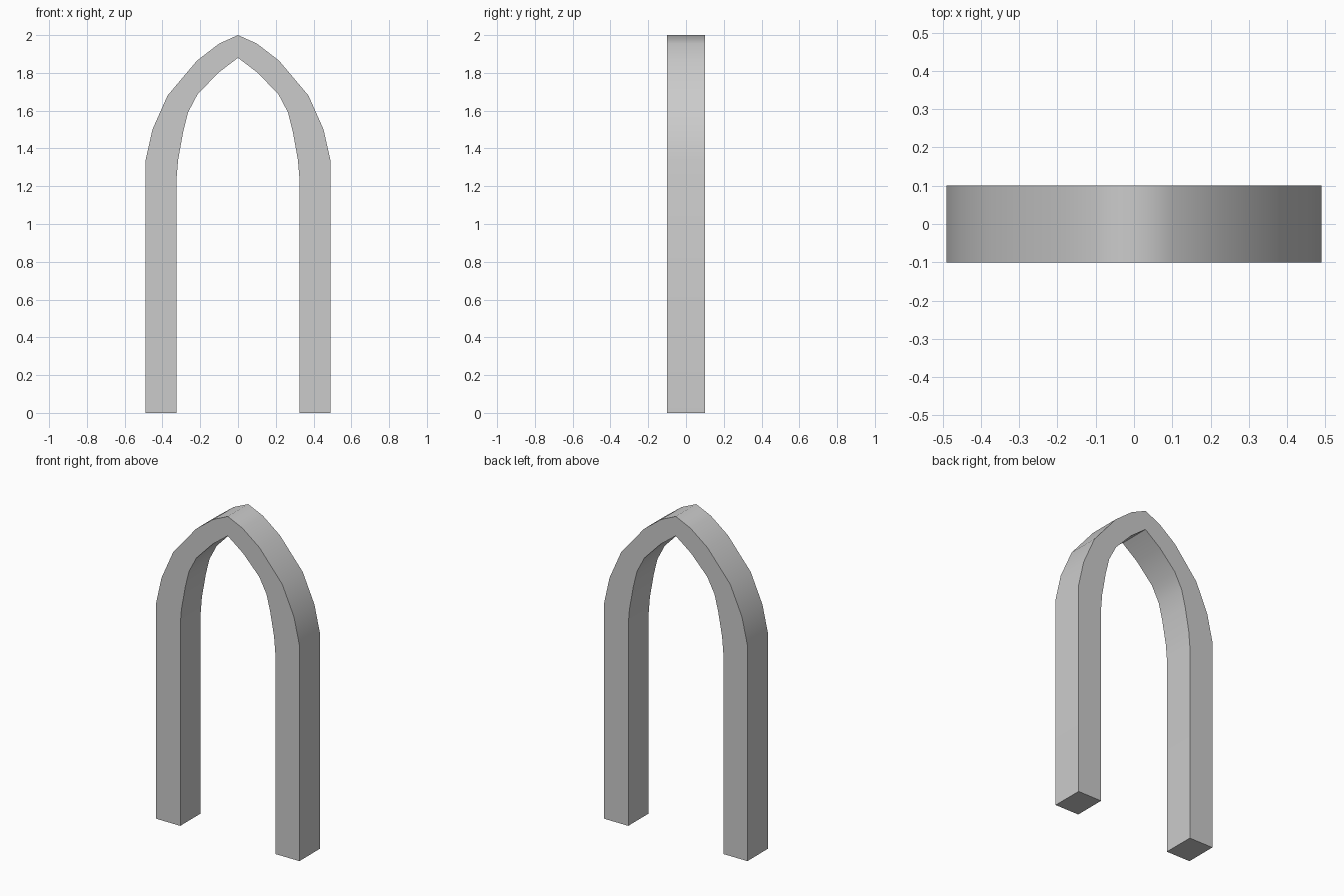
import bpy, bmesh, math
from mathutils import Vector

if "Cube" in bpy.data.objects:
    bpy.data.objects.remove(bpy.data.objects["Cube"])

DEPTH = 0.2

# Right half of the pointed arch: outer edge going up, inner edge coming down
outer = [(0.49, 0), (0.49, 1.335), (0.453, 1.50), (0.373, 1.68),
         (0.217, 1.865), (0.10, 1.955), (0, 2.0)]
inner = [(0, 1.88), (0.105, 1.80), (0.215, 1.685), (0.265, 1.59),
         (0.29, 1.49), (0.317, 1.34), (0.325, 1.245), (0.325, 0)]


def mirrored(points):
    return [(-x, z) for x, z in reversed(points) if x > 0]


# Full closed outline
profile = outer + mirrored(outer) + list(reversed(mirrored(inner)))[::-1] + inner

# Extrude the outline through the depth
bm = bmesh.new()
face = bm.faces.new([bm.verts.new((x, -DEPTH / 2, z)) for x, z in profile])
result = bmesh.ops.extrude_face_region(bm, geom=[face])
back = [v for v in result["geom"] if isinstance(v, bmesh.types.BMVert)]
bmesh.ops.translate(bm, verts=back, vec=Vector((0, DEPTH, 0)))
bmesh.ops.recalc_face_normals(bm, faces=bm.faces)

mesh = bpy.data.meshes.new("pointed_arch")
bm.to_mesh(mesh)
bm.free()
arch = bpy.data.objects.new("pointed_arch", mesh)
bpy.context.collection.objects.link(arch)

# Smooth the curved bands, keep the corners sharp
bpy.context.view_layer.objects.active = arch
arch.select_set(True)
bpy.ops.object.shade_smooth_by_angle(angle=math.radians(60))
